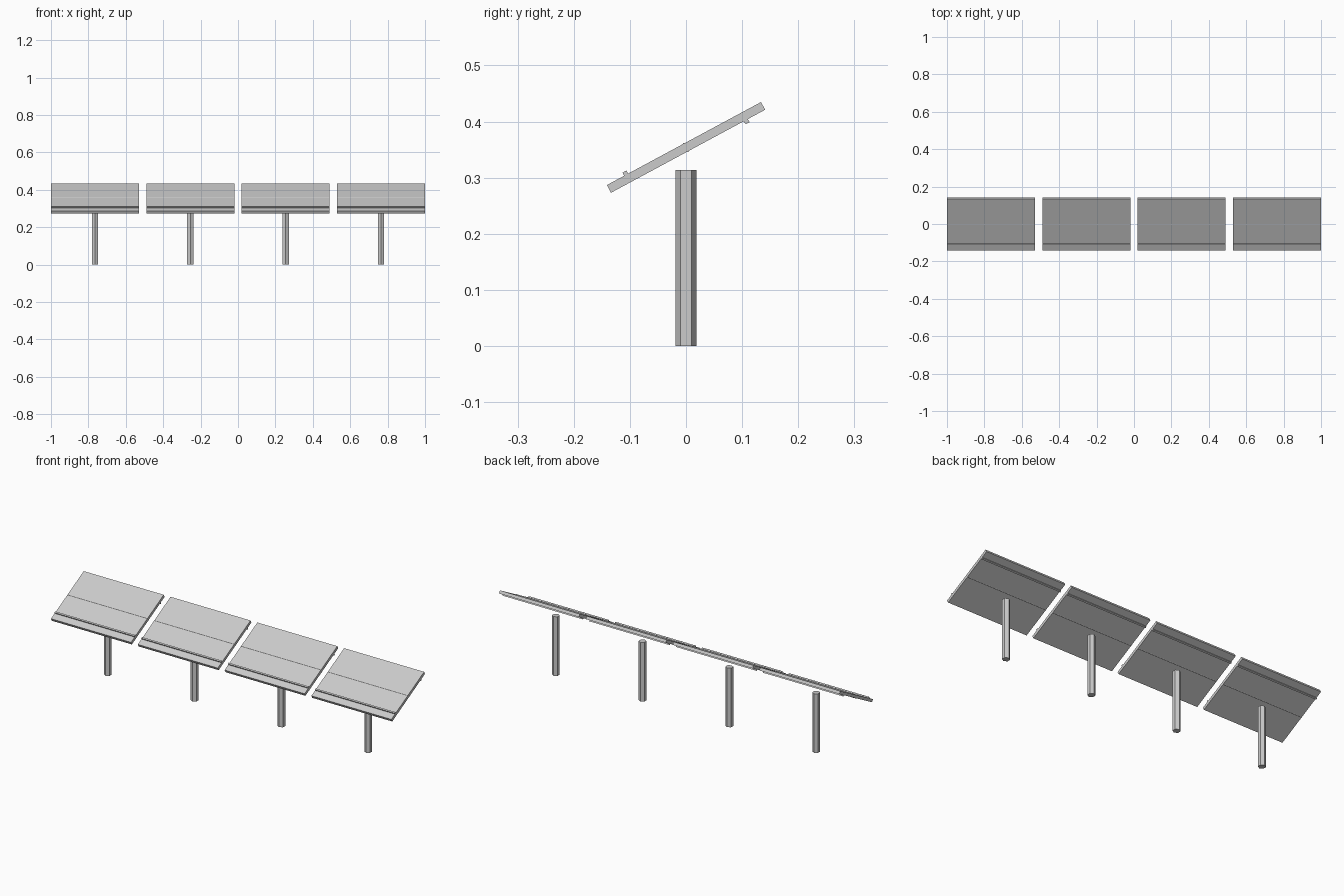
import bpy
from math import pi, radians
from mathutils import Matrix

cube = bpy.data.objects.get("Cube")
if cube:
    bpy.data.objects.remove(cube, do_unlink=True)

metal = bpy.data.materials.new("light_grey")
metal.use_nodes = True
grey = (0.6, 0.6, 0.6, 1)
metal.diffuse_color = grey
metal.node_tree.nodes["Principled BSDF"].inputs["Base Color"].default_value = grey

WIDTH, PITCH = 0.47, 0.51
TILT = radians(28.3)
PIVOT = Matrix.Translation((0, 0, 0.354))


def finish(name, matrix):
    ob = bpy.context.object
    ob.name = name
    ob.data.transform(matrix)
    ob.data.materials.append(metal)
    return ob


def box(name, size, centre, matrix):
    bpy.ops.mesh.primitive_cube_add(size=1)
    return finish(name, matrix @ Matrix.Translation(centre) @ Matrix.Diagonal((*size, 1)))


def hex_bar(name, radius, length, matrix):
    bpy.ops.mesh.primitive_cylinder_add(vertices=6, radius=radius, depth=length)
    return finish(name, matrix)


for i in range(4):
    x = Matrix.Translation(((i - 1.5) * PITCH, 0, 0))
    tilted = x @ PIVOT @ Matrix.Rotation(TILT, 4, 'X')
    n = i + 1

    # Tilted panel with a rail on its upper front and lower back
    box(f"panel_{n}", (WIDTH, 0.312, 0.0156), (0, 0, 0), tilted)
    box(f"front_rail_{n}", (WIDTH, 0.008, 0.014), (0, -0.117, 0.007), tilted)
    box(f"back_rail_{n}", (WIDTH, 0.008, 0.014), (0, 0.117, -0.007), tilted)

    # Pivot bar running through the panel, flat sides up and down
    hex_bar(f"pivot_bar_{n}", 0.0092, WIDTH,
            x @ PIVOT @ Matrix.Rotation(pi / 2, 4, 'Y') @ Matrix.Rotation(0, 4, 'Z'))

    # Hexagonal post below, with corners to front and back
    hex_bar(f"post_{n}", 0.019, 0.314, x @ Matrix.Translation((0, 0, 0.157)))
